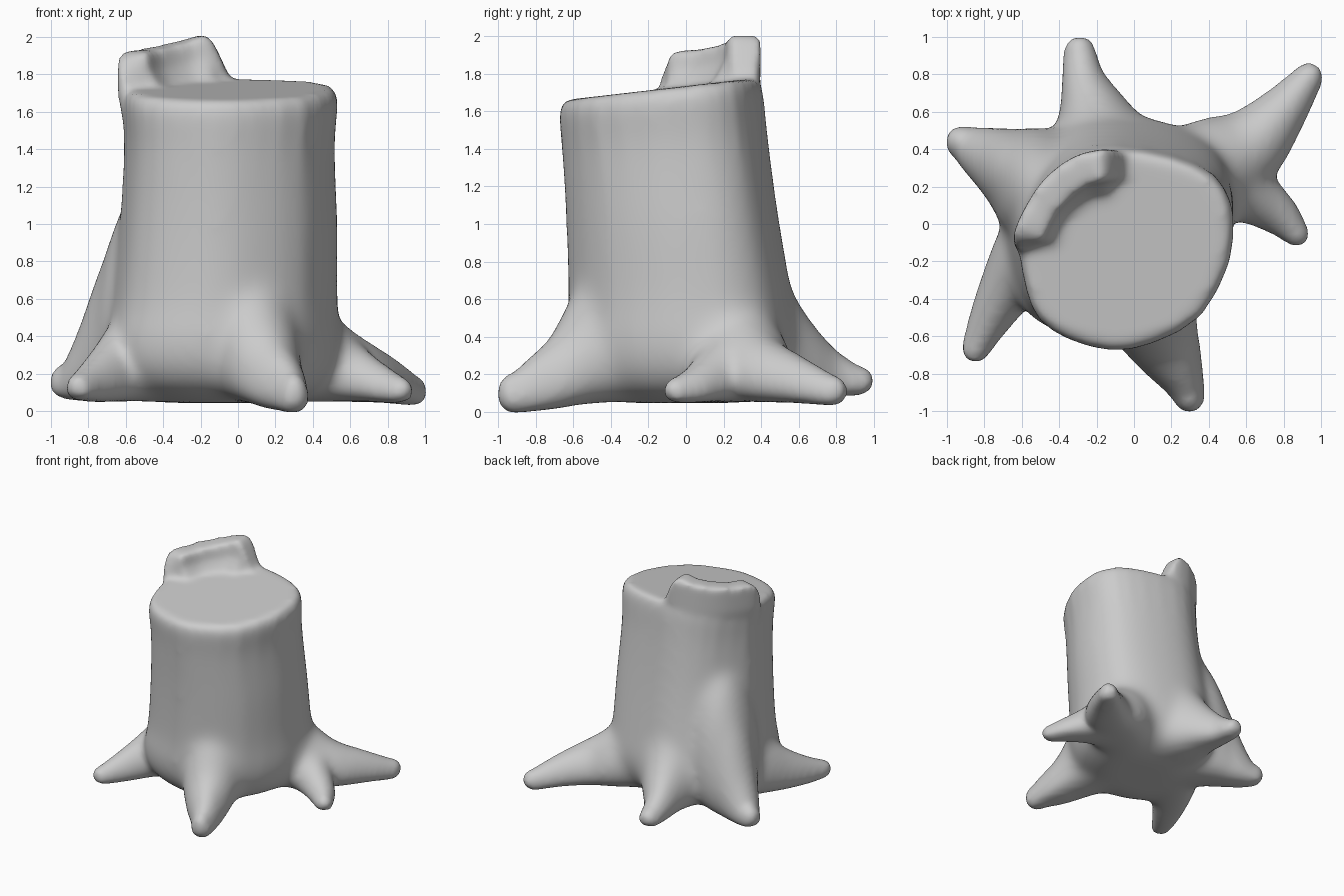
import bpy, bmesh, math
from mathutils import Vector

if "Cube" in bpy.data.objects:
    bpy.data.objects.remove(bpy.data.objects["Cube"])

wood = bpy.data.materials.new("plain grey")
wood.use_nodes = True
GREY = (0.6, 0.6, 0.6, 1)
wood.diffuse_color = GREY
wood.node_tree.nodes["Principled BSDF"].inputs["Base Color"].default_value = GREY

bm = bmesh.new()


def loft(rings):
    """Skin a closed solid over a list of equal-sized rings."""
    loops = [[bm.verts.new(p) for p in ring] for ring in rings]
    n = len(loops[0])
    faces = [bm.faces.new((a[i], a[(i + 1) % n], b[(i + 1) % n], b[i]))
             for a, b in zip(loops, loops[1:]) for i in range(n)]
    faces += [bm.faces.new(loops[0][::-1]), bm.faces.new(loops[-1])]
    bmesh.ops.recalc_face_normals(bm, faces=faces)


def spline(points, steps=6):
    """Catmull-Rom through tuples of any length."""
    pts = [points[0], *points, points[-1]]
    out = []
    for a, b, c, d in zip(pts, pts[1:], pts[2:], pts[3:]):
        for k in range(steps):
            t = k / steps
            out.append([0.5 * (2 * q + (r - p) * t + (2 * p - 5 * q + 4 * r - s) * t * t
                               + (3 * q - p - 3 * r + s) * t ** 3)
                        for p, q, r, s in zip(a, b, c, d)])
    return out + [list(points[-1])]


def round_tip(path):
    """Close a path with a dome instead of a flat end."""
    x, y, w, lo, hi = path[-1]
    ahead = Vector((x - path[-3][0], y - path[-3][1])).normalized() * w
    mid = (lo + hi) / 2
    for angle in (25, 50, 75):
        s, c = math.sin(math.radians(angle)), math.cos(math.radians(angle))
        path.append([x + ahead.x * s, y + ahead.y * s, w * c,
                     mid + (lo - mid) * c, mid + (hi - mid) * c])
    return path


def sweep(path, section):
    """Sweep an upright section along (x, y, half width, bottom, top) points."""
    rings = []
    for i, (x, y, w, lo, hi) in enumerate(path):
        a, b = path[max(i - 1, 0)], path[min(i + 1, len(path) - 1)]
        side = Vector((a[1] - b[1], b[0] - a[0])).normalized()
        rings.append([(x + side.x * w * u, y + side.y * w * u, lo + (hi - lo) * v)
                      for u, v in section])
    loft(rings)


# Trunk: one outline fitted to the bounds at each height, tucked under at the
# base, with a tilted top
outline = [(.52, 0), (.51, .1), (.42, .25), (.2, .35), (-.1, .4), (-.3, .36),
           (-.47, .23), (-.6, 0), (-.61, -.12), (-.57, -.35), (-.5, -.5), (-.35, -.6),
           (-.12, -.66), (.1, -.62), (.35, -.48), (.5, -.2)]
outline = spline(outline + outline[:1], 2)[:-1]
levels = [(.045, -.38, .22, -.32, .26), (.08, -.52, .36, -.45, .39), (.15, -.63, .46, -.56, .5),
          (.26, -.7, .52, -.62, .57), (.4, -.71, .54, -.64, .6), (.6, -.67, .53, -.63, .57),
          (1, -.63, .53, -.64, .5), (1.4, -.605, .515, -.66, .44),
          (1.65, -.615, .53, -.675, .41), (1.72, -.585, .49, -.64, .38)]
rings = []
for z, x0, x1, y0, y1 in spline(levels, 4):
    ring = []
    for px, py in outline:
        x = x0 + (x1 - x0) * (px + .61) / 1.13
        y = y0 + (y1 - y0) * (py + .66) / 1.06
        ring.append((x, y, z + .115 * (y + .13) * (z / 1.72) ** 3))
    rings.append(ring)
loft(rings)

# Roots: egg-shaped sections, heavier at the bottom
egg = []
for k in range(20):
    a = math.tau * k / 20
    egg.append((math.cos(a), ((1 + math.sin(a)) / 2) ** 1.4))
roots = [
    # front
    [(.04, -.3, .28, .05, 1), (.11, -.52, .24, .04, .75), (.19, -.69, .18, .015, .43),
     (.26, -.83, .12, 0, .29), (.295, -.925, .085, -.01, .21)],
    # front right
    [(-.4, .05, .25, .05, .74), (-.56, -.18, .21, .05, .57), (-.69, -.37, .15, .05, .39),
     (-.78, -.53, .11, .05, .28), (-.845, -.665, .08, .06, .21)],
    # back right
    [(-.38, .12, .32, .05, 1.4), (-.56, .25, .29, .05, 1.15), (-.71, .33, .2, .05, .78),
     (-.83, .39, .14, .055, .45), (-.915, .435, .095, .065, .26)],
    # back
    [(-.15, .2, .36, .05, 1.2), (-.18, .42, .31, .05, .93), (-.22, .6, .2, .07, .58),
     (-.27, .77, .12, .08, .36), (-.29, .915, .09, .085, .25)],
    # back left
    [(.2, .15, .32, .05, .8), (.42, .3, .28, .05, .59), (.62, .42, .21, .05, .41),
     (.79, .6, .14, .045, .3), (.93, .78, .085, .03, .2)],
    # left fork
    [(.42, .25, .2, .05, .5), (.58, .18, .18, .05, .41), (.7, .1, .14, .05, .31),
     (.79, .03, .11, .045, .24), (.865, -.05, .075, .045, .19)],
]
for root in roots:
    sweep(round_tip(spline(root)), egg)

# Raised splinter of wood along the back right of the rim, flared on its inner side
slab = [(.5, 0), (.95, .5), (1, 1), (-1, 1), (-1.15, .75), (-1.9, .52), (-1.9, 0)]
splinter = [(-.56, -.14, .06, 1.5, 1.7), (-.565, -.07, .08, 1.5, 1.9),
            (-.49, .09, .08, 1.5, 1.93), (-.4, .2, .085, 1.5, 1.95),
            (-.28, .285, .085, 1.5, 1.98), (-.155, .315, .085, 1.5, 1.995),
            (-.04, .315, .07, 1.5, 1.77)]
sweep(spline(splinter), slab)

mesh = bpy.data.meshes.new("rough_stump")
bm.to_mesh(mesh)
bm.free()
stump = bpy.data.objects.new("tree_stump", mesh)
bpy.context.collection.objects.link(stump)

# Fuse the parts into one skin
fuse = stump.modifiers.new("fuse", "REMESH")
fuse.mode = "VOXEL"
fuse.voxel_size = 0.022
graph = bpy.context.evaluated_depsgraph_get()
skin = bpy.data.meshes.new_from_object(stump.evaluated_get(graph))
stump.modifiers.clear()
stump.data = skin
skin.name = "tree_stump"
skin.materials.clear()
skin.materials.append(wood)
for face in skin.polygons:
    face.material_index = 0
    face.use_smooth = True

# Blend the root joins strongly, leaving root tips and rim only lightly softened
joins = stump.vertex_groups.new(name="root_joins")
for v in skin.vertices:
    reach = (.8 - math.hypot(v.co.x, v.co.y)) / .22
    height = (1.45 - v.co.z) / .3
    weight = max(0, min(1, reach)) * max(0, min(1, height))
    joins.add([v.index], weight, "REPLACE")
blend = stump.modifiers.new("blend", "SMOOTH")
blend.factor = 0.5
blend.iterations = 60
blend.vertex_group = joins.name
soften = stump.modifiers.new("soften", "SMOOTH")
soften.factor = 0.5
soften.iterations = 14
